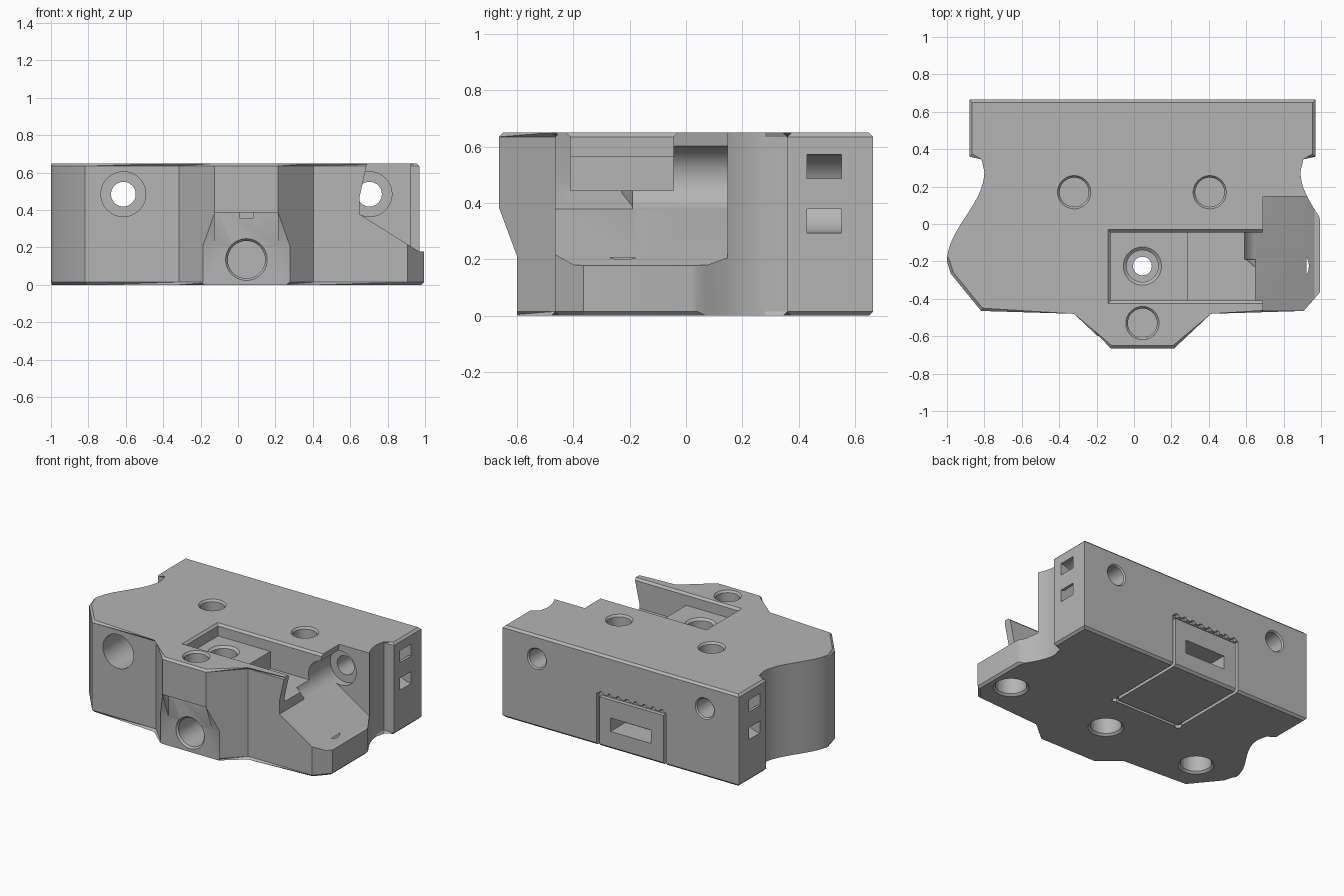
import bpy, bmesh, math
from mathutils import Vector, Matrix

old = bpy.data.objects.get("Cube")
if old:
    bpy.data.objects.remove(old)

MID, TOP, RIM = 0.045, 0.65, 0.015   # symmetry axis in x, height, edge chamfer
cutters = []

grey = bpy.data.materials.new("grey plastic")
grey.use_nodes = True
grey.diffuse_color = (0.46, 0.46, 0.46, 1)
grey.node_tree.nodes["Principled BSDF"].inputs["Base Color"].default_value = grey.diffuse_color


def finish(name, bm, cut=True):
    bmesh.ops.recalc_face_normals(bm, faces=bm.faces)
    mesh = bpy.data.meshes.new(name)
    bm.to_mesh(mesh)
    bm.free()
    mesh.materials.append(grey)
    ob = bpy.data.objects.new(name, mesh)
    bpy.context.collection.objects.link(ob)
    if cut:
        ob.hide_render = True
        cutters.append(ob)
    return ob


def prism(points, axis, lo, hi):
    """Extrude a 2D outline along an axis (other two axes in x, y, z order)."""
    bm = bmesh.new()

    def place(p, d):
        v = list(p)
        v.insert("xyz".index(axis), d)
        return bm.verts.new(v)
    a = [place(p, lo) for p in points]
    b = [place(p, hi) for p in points]
    bm.faces.new(a)
    bm.faces.new(b)
    for i in range(len(a)):
        j = (i + 1) % len(a)
        bm.faces.new((a[i], a[j], b[j], b[i]))
    return bm


def box(name, x, y, z, flare=0):
    """Box cutter; flare widens its top for a chamfered rim."""
    bm = prism([(x[0], y[0]), (x[1], y[0]), (x[1], y[1]), (x[0], y[1])], "z", *z)
    for v in bm.verts:
        if v.co.z > z[0] + 1e-5:
            v.co.x += flare if v.co.x > sum(x) / 2 else -flare
            v.co.y += flare if v.co.y > sum(y) / 2 else -flare
    return finish(name, bm)


def bore(name, start, end, r, r_end=None, sides=40):
    """Round cutter or cone between two points."""
    a, b = Vector(start), Vector(end)
    turn = (b - a).to_track_quat("Z", "Y").to_matrix().to_4x4()
    bm = bmesh.new()
    bmesh.ops.create_cone(bm, cap_ends=True, segments=sides, radius1=r,
                          radius2=r if r_end is None else r_end, depth=(b - a).length,
                          matrix=Matrix.Translation((a + b) / 2) @ turn)
    return finish(name, bm)


# Body outline: rear block, curved waist, front corner and nose
def flank(limit):
    pts = [(0.925, 0.665), (0.925, 0.36), (0.845, 0.36)]
    steps = 16
    for i in range(steps + 1):
        t = i / steps
        d, y = 0.945 - 0.1 * math.cos(math.pi * t), 0.28 - 0.48 * t
        if d < limit:
            pts.append((d, y))
    if limit < 1:
        pts += [(limit, 0.02), (limit, -0.365)]
    else:
        pts.append((1.025, -0.265))
    return pts + [(0.862, -0.465), (0.36, -0.465), (0.17, -0.665)]


right = [(MID + d, y) for d, y in flank(0.95)]
left = [(MID - d, y) for d, y in flank(2)]
bm = prism(right + left[::-1], "z", 0, TOP)
rims = [e for e in bm.edges if abs(e.verts[0].co.z - e.verts[1].co.z) < 1e-5]
bmesh.ops.bevel(bm, geom=rims, offset=RIM, segments=1, affect="EDGES", profile=0.5)
body = finish("carriage_body", bm, cut=False)

# Nose: undercut front with a hooded recess
finish("nose_undercut", prism([(-0.8, -0.1), (-0.6, -0.1), (-0.6, 0.21), (-0.666, 0.388),
                               (-0.8, 0.388)], "x", -0.4, 0.5))
finish("nose_recess", prism([(-0.7, 0.1), (-0.601, 0.1), (-0.601, 0.445), (-0.7, 0.355)],
                            "x", MID - 0.17, MID + 0.17))
box("nose_notch", (0.01, 0.08), (-0.62, -0.54), (0.355, 0.398))
bore("nose_bore", (MID, -0.7, 0.135), (MID, -0.35, 0.135), 0.1)
bore("nose_bore_rim", (MID, -0.602, 0.135), (MID, -0.58, 0.135), 0.113, 0.095)

# Pocket in the top with a stepped floor
box("pocket_shallow", (-0.125, 0.4), (-0.41, -0.045), (0.565, 0.8))
box("pocket_deep", (0.285, 0.75), (-0.41, -0.045), (0.445, 0.8))
box("pocket_rim", (-0.125, 0.75), (-0.41, -0.045), (TOP - 0.015, TOP + 0.005), 0.02)

# Ramped opening at the right front
finish("side_opening", prism([(0.70, 0.8), (0.69, TOP), (0.65, 0.47), (0.65, 0.378),
                              (0.965, 0.18), (1.2, 0.17), (1.2, 0.8)], "y", -0.7, 0.148))

# Vertical blind holes with chamfered rims
for i, (x, y) in enumerate([(-0.32, 0.17), (0.405, 0.17), (MID, -0.53)]):
    bore(f"top_hole_{i}", (x, y, 0.4), (x, y, 0.8), 0.078)
    bore(f"top_hole_rim_{i}", (x, y, TOP - 0.015), (x, y, TOP + 0.005), 0.077, 0.093)

# Pocket screw hole and holes in the underside
bore("pocket_hole", (MID, -0.225, -0.1), (MID, -0.225, 0.7), 0.05)
bore("pocket_hole_seat", (MID, -0.225, 0.48), (MID, -0.225, 0.7), 0.085)
bore("pocket_hole_rim", (MID, -0.225, 0.55), (MID, -0.225, 0.57), 0.084, 0.108)
for i, x in enumerate([MID - 0.75, MID, MID + 0.79]):
    bore(f"under_hole_{i}", (x, -0.225, -0.1), (x, -0.225, 0.207), 0.1)
    bore(f"under_hole_rim_{i}", (x, -0.225, -0.005), (x, -0.225, 0.015), 0.12, 0.099)

# Long screw holes from front to back, wide at the front
for side, x, front in (("right", MID + 0.658, -0.19), ("left", MID - 0.658, -0.7)):
    bore(f"{side}_screw_hole", (x, -0.1, 0.485), (x, 0.8, 0.485), 0.066)
    bore(f"{side}_screw_seat", (x, front, 0.485), (x, 0.2, 0.485), 0.12)
    bore(f"{side}_screw_rim", (x, 0.655, 0.485), (x, 0.675, 0.485), 0.065, 0.085)
bore("right_screw_seat_end", (MID + 0.658, -0.23, 0.485), (MID + 0.658, -0.18, 0.485), 0.07, 0.12)

# Curved strap tunnels through both ends of the rear block
for side, s in (("right", 1), ("left", -1)):
    arc = [i * math.pi / 20 for i in range(21)]
    ring = [(0.14, a) for a in arc] + [(0.055, a) for a in reversed(arc)]
    x0 = MID + s * 0.925
    pts = [(x0 - s * r * math.sin(a), 0.433 + r * math.cos(a)) for r, a in ring]
    # Straight mouths reach past the end face
    pts = [(x0 + s * 0.05, 0.573)] + pts[:21] + [(x0 + s * 0.05, 0.293),
          (x0 + s * 0.05, 0.378)] + pts[21:] + [(x0 + s * 0.05, 0.488)]
    finish(f"{side}_strap_tunnel", prism(pts, "y", 0.43, 0.553))

# Rear hatch: outline groove on the back and underside, with a slot
X0, X1, HIGH, DEEP, G = -0.31, 0.235, 0.37, 0.07, 0.022
for i, x in enumerate((X0, X1 - G)):
    box(f"hatch_back_groove_{i}", (x, x + G), (0.635, 0.8), (-0.1, HIGH))
    box(f"hatch_under_groove_{i}", (x, x + G), (DEEP, 0.8), (-0.1, 0.025))
box("hatch_top_groove", (X0, X1), (0.635, 0.8), (HIGH - G, HIGH))
box("hatch_end_groove", (X0, X1), (DEEP, DEEP + G), (-0.1, 0.025))
for x in (X0, X1 - G):
    bore("hatch_corner", (x + G / 2, DEEP + G / 2, -0.1), (x + G / 2, DEEP + G / 2, 0.024), 0.022, sides=16)
for i in range(8):
    x = X0 + (i + 0.5) * (X1 - X0) / 8
    bore(f"hatch_grip_{i}", (x, 0.64, HIGH), (x, 0.7, HIGH), 0.017, sides=12)
box("hatch_slot", (-0.19, 0.125), (0.5, 0.8), (0.125, 0.22))

# Cut everything out of the body
for c in cutters:
    mod = body.modifiers.new(c.name, "BOOLEAN")
    mod.operation, mod.object, mod.solver = "DIFFERENCE", c, "EXACT"
graph = bpy.context.evaluated_depsgraph_get()
cut_mesh = bpy.data.meshes.new_from_object(body.evaluated_get(graph))
body.modifiers.clear()
body.data = cut_mesh
for c in cutters:
    bpy.data.objects.remove(c)

# Smooth the curved walls, keep edges sharp
bpy.context.view_layer.objects.active = body
body.select_set(True)
bpy.ops.object.shade_smooth_by_angle(angle=math.radians(25))
